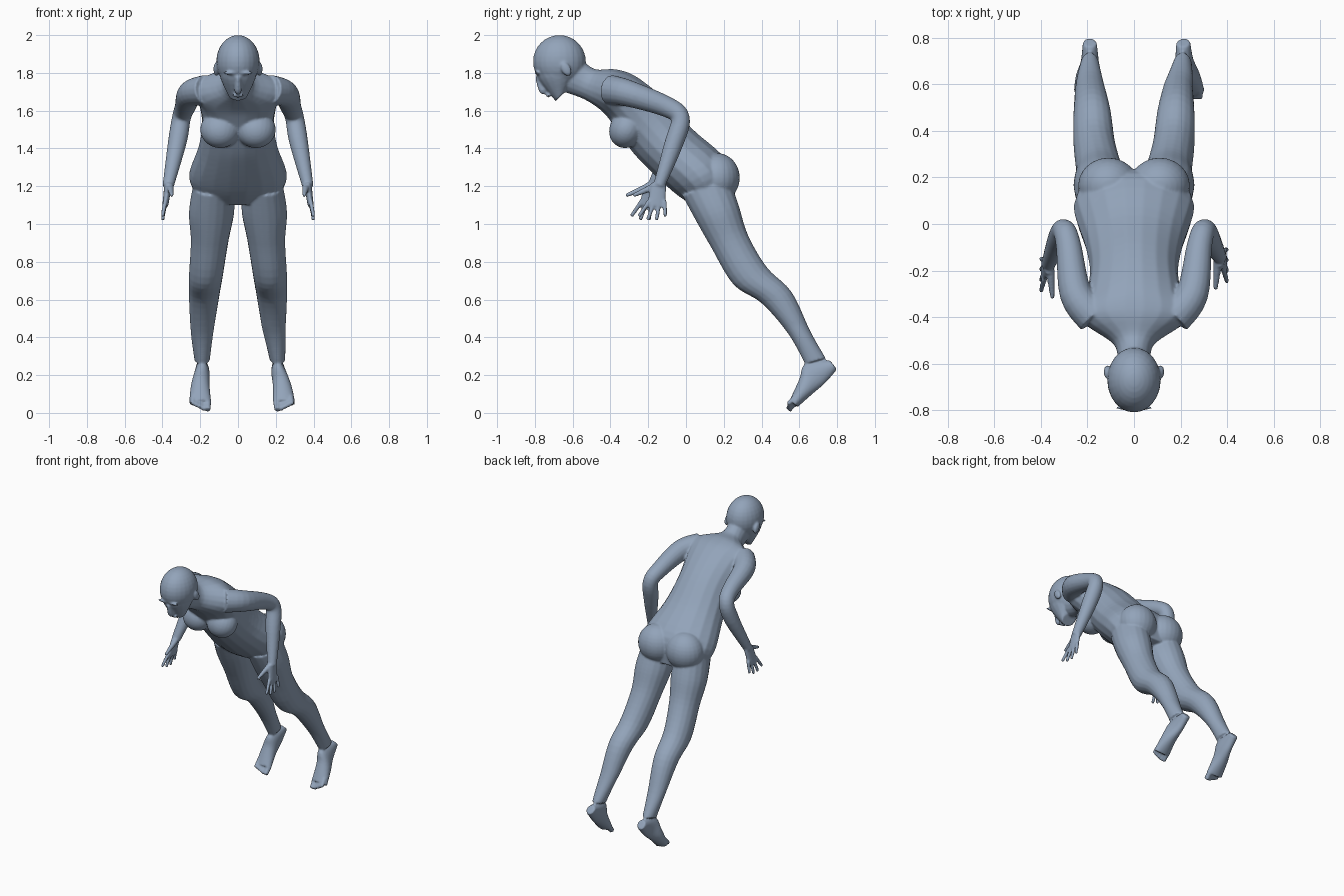
import bpy
import bmesh
from math import sin, cos, pi
from mathutils import Vector, Matrix

cube = bpy.data.objects.get("Cube")
if cube:
    bpy.data.objects.remove(cube)

SIDES = 18
STEPS = 5
bm = bmesh.new()


def flowing(rows):
    """Resample rows of numbers along a smooth spline through them."""
    rows = [Vector(row) for row in rows]
    padded = [rows[0], *rows, rows[-1]]
    result = []
    for before, start, end, after in zip(padded, padded[1:], padded[2:], padded[3:]):
        leave, arrive = (end - before) / 2, (after - start) / 2
        for step in range(STEPS):
            t = step / STEPS
            ease = t * t * (3 - 2 * t)
            result.append(start.lerp(end, ease)
                          + leave * t * (1 - t) ** 2 - arrive * t * t * (1 - t))
    return result + [rows[-1]]


def skin_rings(rings, place):
    """Bridge (centre, axis, axis) ellipses into a closed tube."""
    angles = [2 * pi * i / SIDES for i in range(SIDES)]
    loops = [[bm.verts.new(place(centre + u * cos(a) + v * sin(a))) for a in angles]
             for centre, u, v in rings]
    for lower, upper in zip(loops, loops[1:]):
        for i in range(SIDES):
            bm.faces.new((lower[i - 1], lower[i], upper[i], upper[i - 1]))
    bm.faces.new(loops[0][::-1])
    bm.faces.new(loops[-1])


def in_place(point):
    return point


def loft(sections, place=in_place):
    """Sections: centre x, half width, front y and z, back y and z."""
    rings = []
    for x, width, front_y, front_z, back_y, back_z in flowing(sections):
        front = Vector((x, front_y, front_z))
        back = Vector((x, back_y, back_z))
        rings.append(((front + back) / 2, Vector((width, 0, 0)), (back - front) / 2))
    skin_rings(rings, place)


def tube(points, place=in_place):
    """Points: x, y, z, radius."""
    rows = flowing(points)
    path = [Vector(row[:3]) for row in rows]
    rings = []
    for i, centre in enumerate(path):
        ahead = path[min(i + 1, len(path) - 1)]
        behind = path[max(i - 1, 0)]
        along = (ahead - behind).normalized()
        across = along.cross(Vector((1, 0, 0))).normalized()
        radius = rows[i][3]
        rings.append((centre, across.cross(along) * radius, across * radius))
    skin_rings(rings, place)


def ball(centre, radii, pitch=0):
    matrix = (Matrix.Translation(centre) @ Matrix.Rotation(pitch, 4, 'X')
              @ Matrix.Diagonal((*radii, 1)))
    bmesh.ops.create_uvsphere(bm, u_segments=24, v_segments=16, radius=1, matrix=matrix)


# Torso and neck, from the crotch up
loft([
    (0, .2, .03, 1.1, .23, 1.14),
    (0, .26, -.07, 1.17, .22, 1.33),
    (0, .21, -.22, 1.31, .04, 1.5),
    (0, .19, -.3, 1.4, -.11, 1.66),
    (0, .21, -.39, 1.53, -.26, 1.78),
    (0, .23, -.45, 1.6, -.37, 1.82),
    (0, .09, -.54, 1.66, -.48, 1.82),
    (0, .07, -.65, 1.7, -.55, 1.87),
])

# Head: skull, then face and jaw
ball((0, -.67, 1.86), (.115, .14, .14))
loft([
    (0, .09, -.8, 1.84, -.6, 1.93),
    (0, .1, -.78, 1.76, -.56, 1.83),
    (0, .05, -.69, 1.65, -.63, 1.71),
])

# Nose and mouth
tube([(0, -.79, 1.78, .01), (0, -.76, 1.71, .02), (0, -.74, 1.7, .01)])
ball((0, -.73, 1.68), (.03, .01, .01))

for side in (-1, 1):
    # Brow, ear, breast and buttock
    ball((side * .04, -.79, 1.8), (.04, .01, .01))
    ball((side * .115, -.635, 1.82), (.015, .025, .04), .5)
    ball((side * .095, -.315, 1.5), (.105, .09, .1), -.5)
    ball((side * .11, .165, 1.245), (.13, .12, .13))

    def leg_place(point):
        # The left foot stands a little wider
        spread = max(0, .05 - point.z / 9) if side > 0 else 0
        return Vector((side * (point.x + spread), point.y, point.z))

    def arm_place(point):
        # The right hand swings forward, the left one back
        swing = .02 * min(1, max(0, 5 - point.z * 3.5))
        return Vector((side * point.x, point.y + side * swing, point.z))

    # Leg, hip to ankle
    loft([
        (.13, .11, -.02, 1.15, .23, 1.24),
        (.14, .12, .05, 1.02, .28, 1.1),
        (.15, .1, .13, .88, .33, .94),
        (.17, .09, .25, .68, .43, .77),
        (.18, .08, .4, .58, .56, .64),
        (.19, .06, .54, .42, .66, .43),
        (.19, .04, .63, .26, .74, .29),
    ], leg_place)

    # Foot, heel to ball
    loft([
        (.19, .03, .76, .28, .8, .23),
        (.19, .04, .63, .26, .74, .16),
        (.2, .05, .6, .18, .67, .1),
        (.2, .06, .55, .07, .59, .03),
    ], leg_place)

    # Toes, big to little
    for toe in range(5):
        x = .16 + .02 * toe
        lift = .01 * max(0, toe - 1)
        radius = .012 if toe else .017
        tube([(x, .58, .06 + lift, radius), (x, .54, .016 + lift, radius)], leg_place)

    # Arm, shoulder to wrist
    tube([
        (.17, -.4, 1.71, .08),
        (.25, -.3, 1.69, .07),
        (.28, -.1, 1.62, .055),
        (.3, -.03, 1.56, .05),
        (.32, -.06, 1.44, .05),
        (.37, -.16, 1.2, .03),
    ], arm_place)

    # Palm and thumb
    loft([
        (.37, .02, -.2, 1.22, -.12, 1.2),
        (.385, .016, -.23, 1.1, -.13, 1.09),
    ], arm_place)
    tube([(.36, -.18, 1.2, .02), (.35, -.3, 1.15, .01)], arm_place)

    # Fingers, index to little
    for finger in range(4):
        root = (.385, -.215 + .027 * finger, 1.12, .013)
        tip = (.4, -.27 + .047 * finger, 1.01 + .02 * abs(finger - 1.5), .01)
        tube([root, tip], arm_place)

# One continuous skin from all the parts
bmesh.ops.recalc_face_normals(bm, faces=bm.faces)
mesh = bpy.data.meshes.new("body")
bm.to_mesh(mesh)
bm.free()
body = bpy.data.objects.new("body", mesh)
bpy.context.collection.objects.link(body)

skin = bpy.data.materials.new("slate blue")
skin.use_nodes = True
colour = (.29, .37, .49, 1)
skin.diffuse_color = colour
skin.node_tree.nodes["Principled BSDF"].inputs["Base Color"].default_value = colour
mesh.materials.append(skin)

fuse = body.modifiers.new("fuse", 'REMESH')
fuse.mode = 'VOXEL'
fuse.voxel_size = .0065
fuse.use_smooth_shade = True
soften = body.modifiers.new("soften", 'SMOOTH')
soften.factor = .5
soften.iterations = 6
